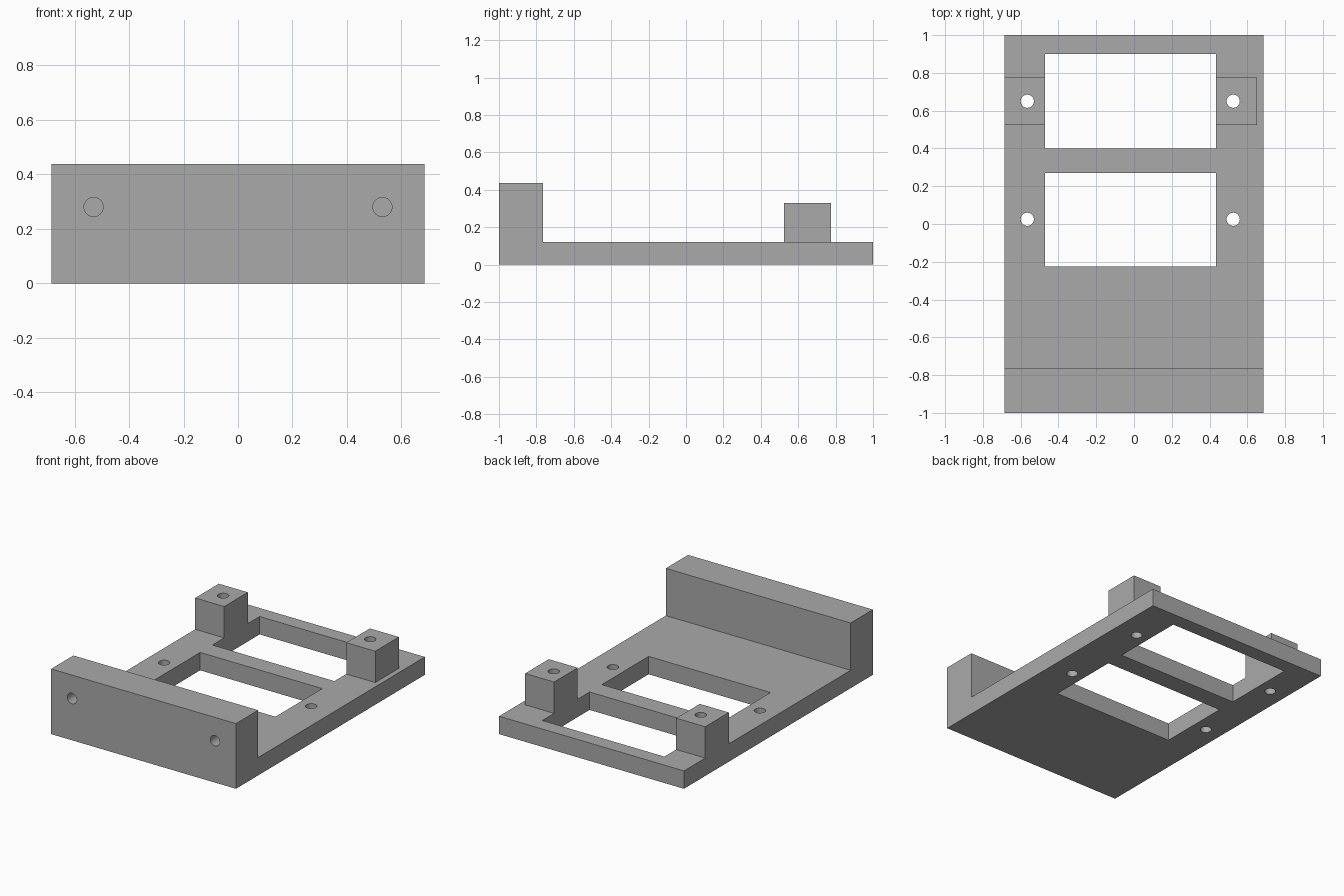
import bpy
from mathutils import Vector

default = bpy.data.objects.get("Cube")
if default:
    bpy.data.objects.remove(default, do_unlink=True)

grey = bpy.data.materials.new("plain grey")
grey.use_nodes = True
COLOUR = (0.4, 0.4, 0.4, 1)
grey.diffuse_color = COLOUR
grey.node_tree.nodes["Principled BSDF"].inputs["Base Color"].default_value = COLOUR


def box(name, low, high):
    """Box spanning two opposite corners."""
    low, high = Vector(low), Vector(high)
    bpy.ops.mesh.primitive_cube_add(size=1, location=(low + high) / 2)
    ob = bpy.context.object
    ob.name = name
    ob.scale = high - low
    bpy.ops.object.transform_apply(location=False, rotation=False, scale=True)
    ob.data.materials.append(grey)
    return ob


def drill(name, centre, depth, rotation=(0, 0, 0)):
    """Round cutter for a screw hole."""
    bpy.ops.mesh.primitive_cylinder_add(vertices=32, radius=0.035, depth=depth,
                                        location=centre, rotation=rotation)
    ob = bpy.context.object
    ob.name = name
    ob.data.materials.append(grey)
    return ob


def boolean(target, tool, operation):
    """Apply a boolean and discard its tool."""
    mod = target.modifiers.new(operation, 'BOOLEAN')
    mod.operation = operation
    mod.solver = 'EXACT'
    mod.object = tool
    bpy.context.view_layer.objects.active = target
    bpy.ops.object.modifier_apply(modifier=mod.name)
    bpy.data.objects.remove(tool, do_unlink=True)


HALF = 0.685
WIN_L, WIN_R = -0.47, 0.435
BASE = 0.12

# Base plate, front wall and two mounting posts
bracket = box("mounting_bracket", (-HALF, -1, 0), (HALF, 1, BASE))
boolean(bracket, box("front_wall", (-HALF, -1, 0), (HALF, -0.765, 0.437)), 'UNION')
for name, x0, x1 in (("right_post", -HALF, WIN_L), ("left_post", WIN_R, 0.65)):
    boolean(bracket, box(name, (x0, 0.525, 0), (x1, 0.775, 0.33)), 'UNION')

# Two rectangular windows
for y0, y1 in ((-0.225, 0.27), (0.4, 0.9)):
    boolean(bracket, box("window_cutter", (WIN_L, y0, -1), (WIN_R, y1, 1)), 'DIFFERENCE')

# Vertical screw holes through plate and posts
for x in (-0.565, 0.525):
    for y in (0.025, 0.65):
        boolean(bracket, drill("screw_cutter", (x, y, 0.2), 2), 'DIFFERENCE')

# Blind holes in the front wall
for x in (-0.53, 0.53):
    boolean(bracket, drill("wall_cutter", (x, -1, 0.28), 0.34, (1.5708, 0, 0)), 'DIFFERENCE')

bpy.ops.object.select_all(action='DESELECT')
bracket.select_set(True)
bpy.context.view_layer.objects.active = bracket
bpy.ops.object.shade_smooth_by_angle(angle=0.5)
